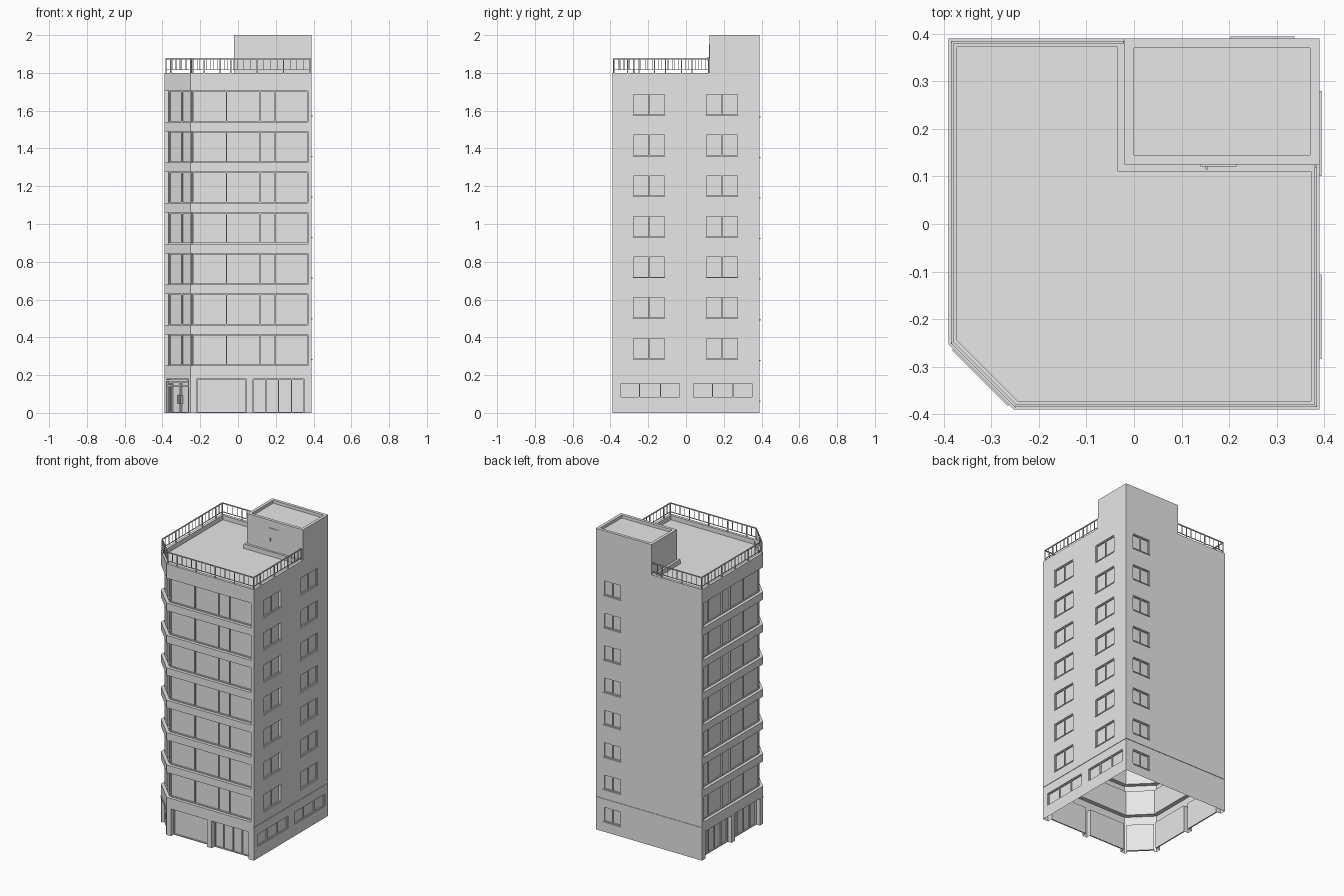
import bpy, bmesh, math
from mathutils import Matrix, Vector

if "Cube" in bpy.data.objects:
    bpy.data.objects.remove(bpy.data.objects["Cube"])

H = 0.39          # half width of the block
C = 0.252         # where the corner chamfer starts
FLOORS = [i * 0.215 for i in range(7)]
RECESS = 0.028    # ribbon window depth
SHOP = 0.035      # shopfront depth
NICHE = 0.012     # small window depth

grey = bpy.data.materials.new("plain_grey")
grey.use_nodes = True
grey.diffuse_color = (0.8, 0.8, 0.8, 1)
grey.node_tree.nodes["Principled BSDF"].inputs["Base Color"].default_value = (0.8, 0.8, 0.8, 1)


def wall(along, out, origin):
    """Matrix whose axes are: along the wall, outwards, up."""
    m = Matrix((Vector((*along, 0)), Vector((*out, 0)), Vector((0, 0, 1)))).transposed().to_4x4()
    m.translation = Vector((*origin, 0))
    return m


R = math.sqrt(0.5)
MID = -(H + C) / 2
FRONT = wall((1, 0), (0, -1), (0, -H))
LEFT = wall((0, 1), (-1, 0), (-H, 0))
RIGHT = wall((0, 1), (1, 0), (H, 0))
BACK = wall((1, 0), (0, 1), (0, H))
CORNER = wall((R, -R), (-R, -R), (MID, MID))
CORNER_HALF = (H - C) * R


def box(bm, m, u0, u1, n0, n1, z0, z1):
    verts = bmesh.ops.create_cube(bm, size=1)["verts"]
    for v in verts:
        p = v.co + Vector((0.5, 0.5, 0.5))
        v.co = m @ Vector((u0 + (u1 - u0) * p.x, n0 + (n1 - n0) * p.y, z0 + (z1 - z0) * p.z))


def prism(bm, points, z0, z1):
    low = [bm.verts.new((x, y, z0)) for x, y in points]
    high = [bm.verts.new((x, y, z1)) for x, y in points]
    bm.faces.new(low)
    bm.faces.new(high)
    for i in range(len(low)):
        j = (i + 1) % len(low)
        bm.faces.new((low[i], low[j], high[j], high[i]))


def frame(bm, m, u0, u1, z0, z1, n, splits=(), t=0.006, d=0.008):
    """Window frame with upright bars standing on a recessed pane."""
    for a, b in ((z0, z0 + t), (z1 - t, z1)):
        box(bm, m, u0, u1, n, n + d, a, b)
    for u in (u0 + t / 2, *splits, u1 - t / 2):
        box(bm, m, u - t / 2, u + t / 2, n, n + d, z0 + t, z1 - t)


def finish(bm, name):
    bmesh.ops.recalc_face_normals(bm, faces=bm.faces)
    mesh = bpy.data.meshes.new(name)
    bm.to_mesh(mesh)
    bm.free()
    mesh.materials.append(grey)
    obj = bpy.data.objects.new(name, mesh)
    bpy.context.collection.objects.link(obj)
    return obj


def carve(obj, cutter):
    cutter.hide_render = True
    mod = obj.modifiers.new("cut", "BOOLEAN")
    mod.operation, mod.solver, mod.object = "DIFFERENCE", "EXACT", cutter
    bpy.context.view_layer.objects.active = obj
    bpy.ops.object.modifier_apply(modifier=mod.name)
    bpy.data.objects.remove(cutter)


def drop_faces(obj, height):
    """Remove the faces that lie flat at the given height."""
    bm = bmesh.new()
    bm.from_mesh(obj.data)
    flat = [f for f in bm.faces if all(abs(v.co.z - height) < 0.001 for v in f.verts)]
    bmesh.ops.delete(bm, geom=flat, context="FACES")
    bm.to_mesh(obj.data)
    bm.free()


# Openings shared by cutters and frames: wall, u range, z range, bars
side_windows = [(RIGHT, c - 0.087, c + 0.087, z + 0.285, z + 0.4, [c])
                for z in FLOORS for c in (-0.195, 0.19)]
side_windows += [(RIGHT, a, a + 0.32, 0.078, 0.16, [a + 0.105, a + 0.215]) for a in (-0.35, 0.035)]
side_windows += [(BACK, 0.205, 0.335, z + 0.065, z + 0.165, [0.27]) for z in [0] + [f + 0.215 for f in FLOORS]]
shopfronts = [(m, u0, u1) for m in (FRONT, LEFT) for u0, u1 in ((-0.22, 0.045), (0.08, 0.35))]

# Main block with chamfered corner
bm = bmesh.new()
prism(bm, [(H, -H), (H, H), (-H, H), (-H, -C), (-C, -H)], 0, 1.8)
block = finish(bm, "building_walls")

bm = bmesh.new()
k = RECESS * math.tan(math.pi / 8)
i = H - RECESS
for z in FLOORS:
    prism(bm, [(0.37, -0.5), (0.37, -i), (k - C, -i), (-i, k - C), (-i, 0.37),
               (-0.5, 0.37), (-0.5, -0.5)], z + 0.25, z + 0.415)
for m, u0, u1, z0, z1, bars in side_windows:
    box(bm, m, u0, u1, -NICHE, 0.1, z0, z1)
for m, u0, u1 in shopfronts:
    box(bm, m, u0, u1, -SHOP, 0.05, -0.1, 0.18)
box(bm, CORNER, -0.083, 0.083, -0.03, 0.1, -0.1, 0.18)
# Roof well inside the parapet
prism(bm, [(0.372, -0.372), (0.372, 0.11), (-0.035, 0.11), (-0.035, 0.372), (-0.372, 0.372),
           (-0.372, -0.244), (-0.244, -0.372)], 1.77, 1.9)
# Joint line above the ground floor
g = H - 0.003
prism(bm, [(0.5, -0.5), (0.5, 0.5), (-0.5, 0.5), (-0.5, g), (g, g), (g, -0.5)], 0.218, 0.222)
carve(block, finish(bm, "opening_cutter"))
drop_faces(block, 0)

# Stair house on the roof
bm = bmesh.new()
prism(bm, [(-0.02, 0.125), (H, 0.125), (H, H), (-0.02, H)], 1.8, 2)
house = finish(bm, "stair_house")
bm = bmesh.new()
prism(bm, [(0, 0.145), (0.37, 0.145), (0.37, 0.37), (0, 0.37)], 1.98, 2.1)
carve(house, finish(bm, "house_cutter"))
drop_faces(house, 1.8)

HOUSE = wall((1, 0), (0, -1), (0, 0.125))
bm = bmesh.new()
box(bm, HOUSE, 0.14, 0.215, 0, 0.004, 1.8, 1.95)
box(bm, HOUSE, 0.15, 0.156, 0.004, 0.01, 1.865, 1.885)
finish(bm, "roof_door")

# Ribbon window frames
bm = bmesh.new()
half = CORNER_HALF - k
for z in FLOORS:
    for m, u0, u1, bars in ((FRONT, k - C, 0.37, (-0.06, 0.115, 0.195)),
                            (LEFT, k - C, 0.37, (-0.08, 0.06, 0.15, 0.29)),
                            (CORNER, -half, half, (0.012,))):
        frame(bm, m, u0, u1, z + 0.25, z + 0.415, -RECESS, bars)
finish(bm, "ribbon_window_frames")

# Side and back window frames with sills
bm = bmesh.new()
for m, u0, u1, z0, z1, bars in side_windows:
    frame(bm, m, u0, u1, z0, z1, -NICHE, bars, t=0.005)
    if z0 != 0.078:
        box(bm, m, u0 - 0.002, u1 + 0.002, -NICHE, 0.004, z0 - 0.005, z0 + 0.001)
finish(bm, "side_window_frames")

# Shopfront frames
bm = bmesh.new()
for n, (m, u0, u1) in enumerate(shopfronts):
    w = u1 - u0
    bars = [] if n == 0 else [u0 + w * f for f in (0.25, 0.5, 0.75)]
    frame(bm, m, u0, u1, 0, 0.18, -SHOP, bars)
finish(bm, "shopfront_frames")

# Corner entrance
bm = bmesh.new()
frame(bm, CORNER, -0.083, 0.083, 0, 0.165, -0.03, (-0.065, 0, 0.065), d=0.012)
box(bm, CORNER, -0.083, 0.083, -0.03, -0.014, 0.14, 0.147)
box(bm, CORNER, -0.083, 0.083, -0.03, 0.004, 0.166, 0.178)
for s in (-0.011, 0.011):
    box(bm, CORNER, s - 0.002, s + 0.002, -0.03, -0.012, 0.05, 0.095)
finish(bm, "entrance_door")

# Roof railing
bm = bmesh.new()
r, c = 0.382, 0.249
path = [Vector(p) for p in ((r, 0.12), (r, -r), (-c, -r), (-r, -c), (-r, r), (-0.022, r))]
for a, b in zip(path, path[1:]):
    d = (b - a).normalized()
    size = (b - a).length
    m = wall(d, (d.y, -d.x), a)
    box(bm, m, 0, size, -0.003, 0.003, 1.872, 1.878)
    box(bm, m, 0, size, -0.002, 0.002, 1.815, 1.819)
    count = round(size / 0.036)
    for j in range(count + 1):
        t = 0.003 if j % 4 == 0 else 0.0015
        u = size * j / count
        box(bm, m, u - t, u + t, -t, t, 1.8 if j % 4 == 0 else 1.817, 1.874)
finish(bm, "roof_railing")
